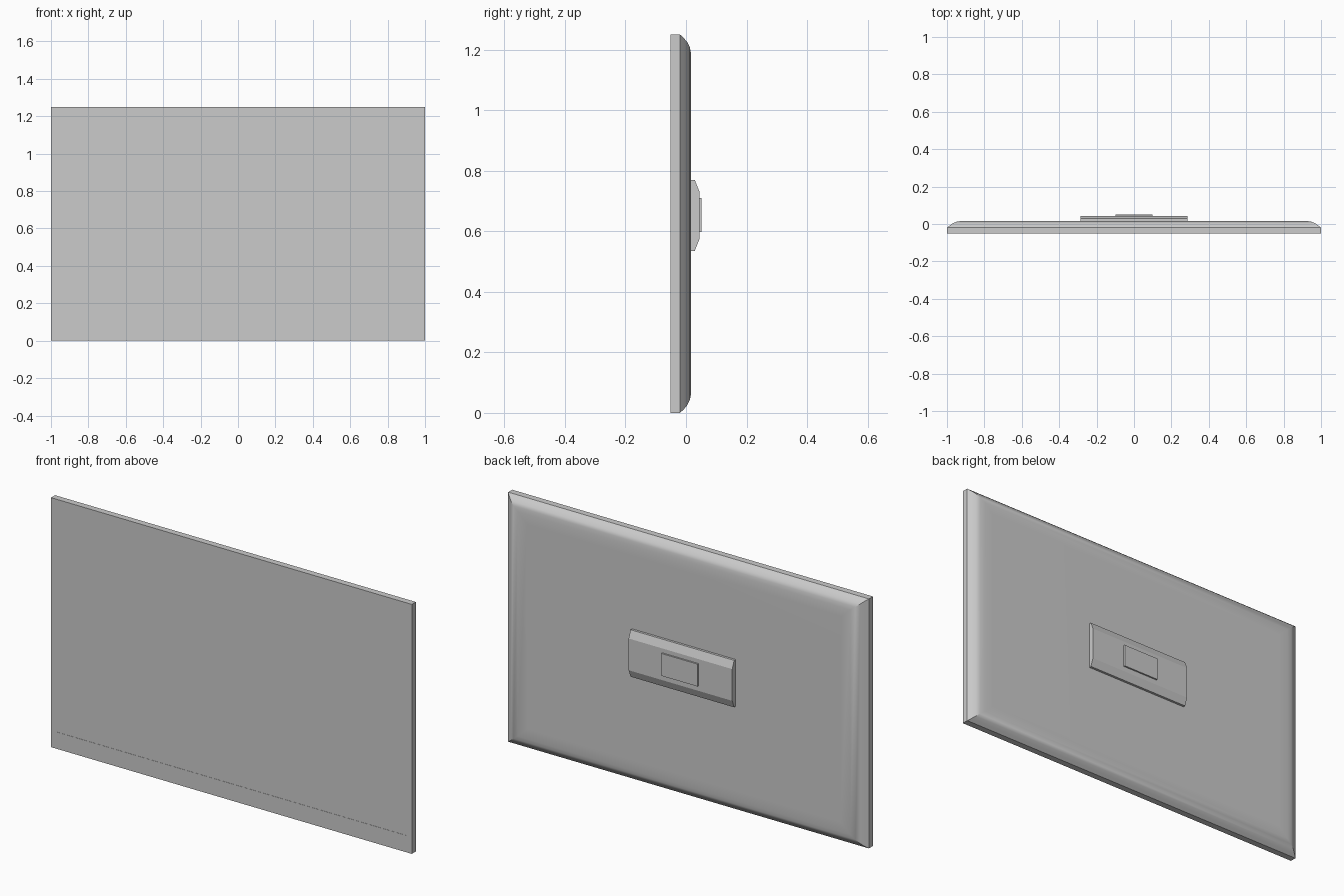
import bpy, bmesh

if "Cube" in bpy.data.objects:
    bpy.data.objects.remove(bpy.data.objects["Cube"])


def finish(name, bm):
    bmesh.ops.recalc_face_normals(bm, faces=bm.faces)
    me = bpy.data.meshes.new(name)
    bm.to_mesh(me)
    bm.free()
    ob = bpy.data.objects.new(name, me)
    bpy.context.collection.objects.link(ob)
    return ob


def skin(name, loops):
    """Skin a list of closed point loops and cap both ends."""
    bm = bmesh.new()
    rings = [[bm.verts.new(p) for p in loop] for loop in loops]
    for a, b in zip(rings, rings[1:]):
        n = len(a)
        for i in range(n):
            j = (i + 1) % n
            bm.faces.new((a[i], a[j], b[j], b[i]))
    bm.faces.new(rings[0])
    bm.faces.new(rings[-1])
    return finish(name, bm)


def rect(hx, z0, z1, y):
    return [(-hx, y, z0), (hx, y, z0), (hx, y, z1), (-hx, y, z1)]


W, H = 1.0, 1.25

# Flat panel: slightly recessed screen, thin frame, rounded back shell
loops = [rect(0.967, 0.084, H - 0.03, -0.051),
         rect(0.967, 0.084, H - 0.03, -0.052),
         rect(W, 0, H, -0.052),
         rect(W, 0, H, -0.02)]
for dx, dz, y in [(0.016, 0.012, -0.007), (0.032, 0.025, 0.004),
                  (0.052, 0.042, 0.0125), (0.078, 0.062, 0.0165),
                  (0.13, 0.11, 0.017)]:
    loops.append(rect(W - dx, dz, H - dz, y))
panel = skin("display_panel", loops)

# Rear mount housing: chamfered profile extruded along x
profile = [(0.012, 0.535), (0.029, 0.535), (0.044, 0.573),
           (0.044, 0.732), (0.029, 0.77), (0.012, 0.77)]
skin("rear_housing", [[(x, y, z) for y, z in profile] for x in (-0.287, 0.287)])

# Small raised plate on the housing
skin("mount_plate", [rect(0.1, 0.598, 0.71, y) for y in (0.04, 0.052)])

# Smooth the rounded shell, keeping hard frame edges
bpy.ops.object.select_all(action='DESELECT')
panel.select_set(True)
bpy.context.view_layer.objects.active = panel
bpy.ops.object.shade_smooth_by_angle(angle=0.5)
